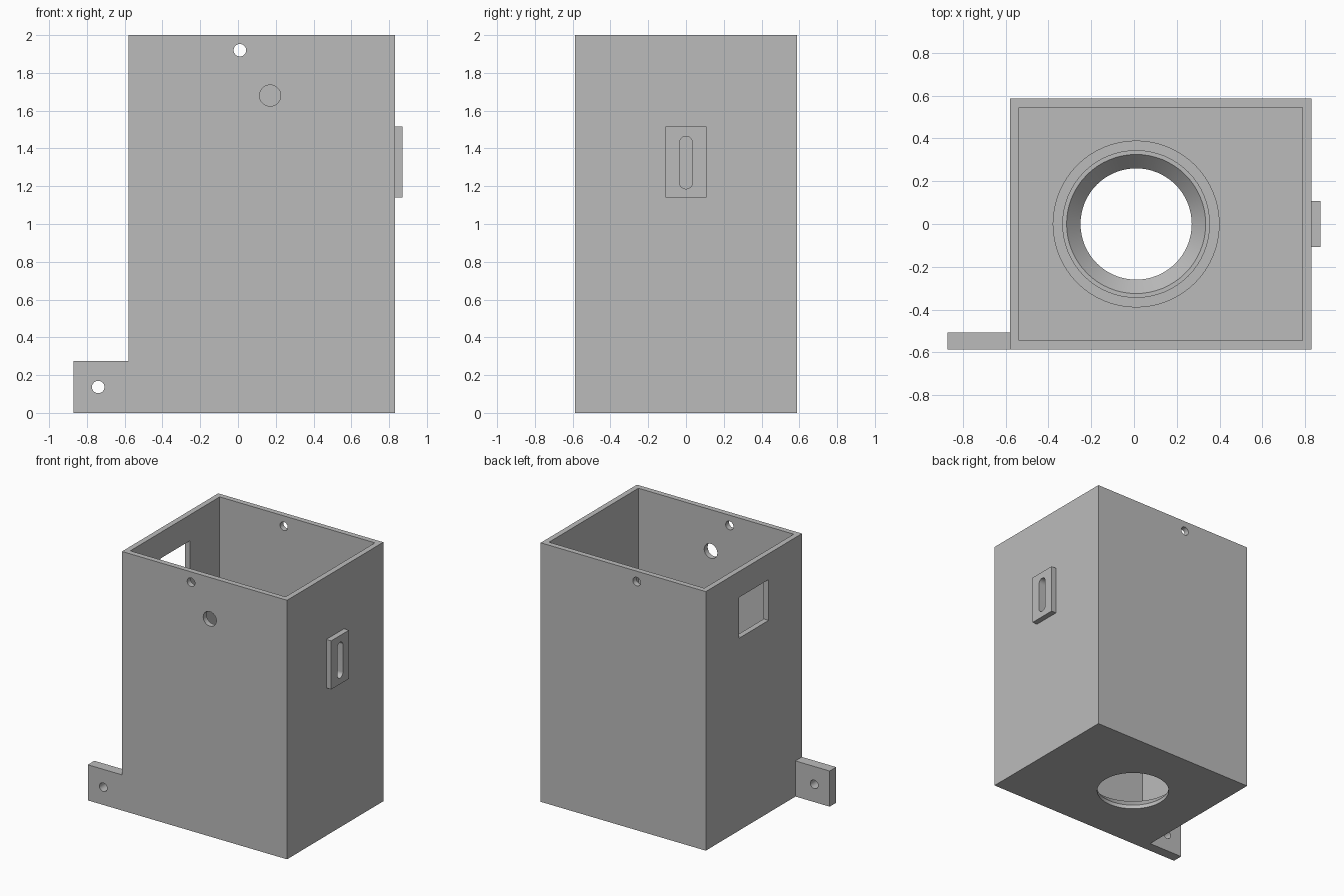
import bpy, bmesh, math
from mathutils import Matrix

if "Cube" in bpy.data.objects:
    bpy.data.objects.remove(bpy.data.objects["Cube"])

grey = bpy.data.materials.new("plain grey")
grey.use_nodes = True
GREY = (0.5, 0.5, 0.5, 1)
grey.diffuse_color = GREY
grey.node_tree.nodes["Principled BSDF"].inputs["Base Color"].default_value = GREY


def make(name, bm):
    bmesh.ops.recalc_face_normals(bm, faces=bm.faces)
    mesh = bpy.data.meshes.new(name)
    bm.to_mesh(mesh)
    bm.free()
    mesh.materials.append(grey)
    ob = bpy.data.objects.new(name, mesh)
    bpy.context.collection.objects.link(ob)
    return ob


def box(name, x, y, z):
    bm = bmesh.new()
    bmesh.ops.create_cube(bm, size=1)
    for v in bm.verts:
        v.co = [r[0] if c < 0 else r[1] for c, r in zip(v.co, (x, y, z))]
    return make(name, bm)


def rod(name, centre, radius, length, axis="Z", top_radius=None):
    bm = bmesh.new()
    turn = {"X": Matrix.Rotation(math.pi / 2, 4, "Y"),
            "Y": Matrix.Rotation(math.pi / 2, 4, "X"), "Z": Matrix()}[axis]
    bmesh.ops.create_cone(bm, cap_ends=True, segments=64, radius1=radius,
                          radius2=top_radius or radius, depth=length,
                          matrix=Matrix.Translation(centre) @ turn)
    return make(name, bm)


def combine(target, tool, operation):
    mod = target.modifiers.new(operation.lower(), "BOOLEAN")
    mod.operation, mod.object, mod.solver = operation, tool, "EXACT"
    bpy.context.view_layer.objects.active = target
    bpy.ops.object.modifier_apply(modifier=mod.name)
    bpy.data.objects.remove(tool)


LEFT, RIGHT, SIDE, WALL = -0.58, 0.83, 0.587, 0.042
HOLE_X = 0.01

# Open-topped housing
housing = box("housing", (LEFT, RIGHT), (-SIDE, SIDE), (0, 2))
combine(housing, box("cavity", (LEFT + WALL, RIGHT - WALL),
                     (-SIDE + WALL, SIDE - WALL), (WALL, 2.2)), "DIFFERENCE")

# Mounting tab, slotted plate and stepped collar around the floor opening
added = [
    box("mounting_tab", (-0.872, LEFT + 0.02), (-SIDE, -0.507), (0, 0.275)),
    box("slot_plate", (RIGHT - 0.02, 0.872), (-0.108, 0.108), (1.14, 1.515)),
    rod("collar_base", (HOLE_X, 0, 0.045), 0.39, 0.05),
    rod("collar_rim", (HOLE_X, 0, 0.06), 0.345, 0.08),
]
for part in added:
    combine(housing, part, "UNION")

# Openings: funnel floor, screw holes, cable hole, window and slot
cuts = [
    rod("floor_bore", (HOLE_X, 0, 0), 0.26, 0.5),
    rod("floor_funnel", (HOLE_X, 0, 0.065), 0.26, 0.07, top_radius=0.325),
    rod("screw_holes", (HOLE_X, 0, 1.92), 0.033, 2, "Y"),
    rod("cable_hole", (0.17, -SIDE, 1.68), 0.056, 0.3, "Y"),
    rod("tab_hole", (-0.74, -SIDE, 0.137), 0.033, 0.4, "Y"),
    box("window", (LEFT - 0.1, LEFT + 0.1), (-0.18, 0.18), (1.485, 1.8)),
    box("slot_middle", (0.7, 1), (-0.034, 0.034), (1.22, 1.43)),
    rod("slot_top", (0.85, 0, 1.43), 0.034, 0.3, "X"),
    rod("slot_bottom", (0.85, 0, 1.22), 0.034, 0.3, "X"),
]
for cut in cuts:
    combine(housing, cut, "DIFFERENCE")

# Smooth bores with crisp edges
bpy.ops.object.select_all(action="DESELECT")
housing.select_set(True)
bpy.context.view_layer.objects.active = housing
bpy.ops.object.shade_smooth_by_angle(angle=math.radians(25))
